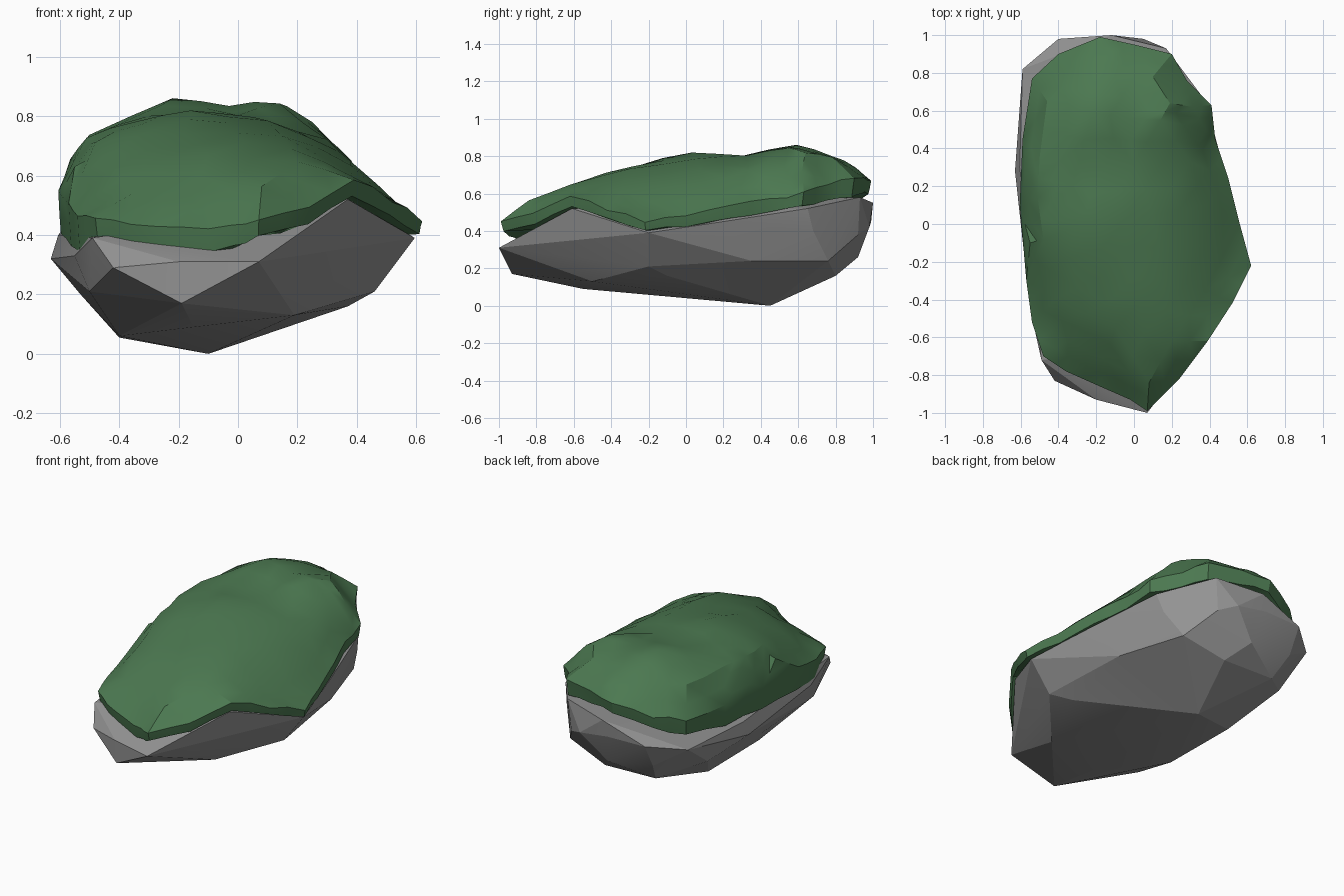
import bpy, bmesh, math, random
from mathutils import Vector
from mathutils.geometry import delaunay_2d_cdt

if "Cube" in bpy.data.objects:
    bpy.data.objects.remove(bpy.data.objects["Cube"])

random.seed(4)


def material(name, rgb):
    m = bpy.data.materials.new(name)
    m.diffuse_color = (*rgb, 1)
    m.use_nodes = True
    m.node_tree.nodes["Principled BSDF"].inputs["Base Color"].default_value = m.diffuse_color
    return m


def make_object(name, bm, mat, angle):
    bmesh.ops.recalc_face_normals(bm, faces=bm.faces[:])
    me = bpy.data.meshes.new(name)
    bm.to_mesh(me)
    bm.free()
    me.materials.append(mat)
    ob = bpy.data.objects.new(name, me)
    bpy.context.collection.objects.link(ob)
    bpy.ops.object.select_all(action='DESELECT')
    ob.select_set(True)
    bpy.context.view_layer.objects.active = ob
    bpy.ops.object.shade_smooth_by_angle(angle=math.radians(angle))
    return ob


# Boulder: convex hull over its rim, sides and underside corners
rim_corners = [
    (.07, -1, .31), (-.2, -.93, .31), (-.42, -.83, .29), (-.49, -.72, .39),
    (-.55, -.45, .33), (-.63, .28, .32), (-.605, .3, .40), (-.59, .82, .42),
    (-.4, .98, .45), (-.12, 1, .55), (.17, .93, .58), (.38, .65, .52),
    (.5, .2, .45), (.595, -.2, .39), (.37, -.61, .52)]
under_corners = [
    (-.19, -.93, .17), (-.5, -.55, .21), (-.53, 0, .2), (-.57, .6, .26),
    (-.4, -.15, .06), (-.4, .35, .055), (-.1, .45, 0), (-.15, -.55, .09),
    (.19, -.5, .13), (.19, .2, .12), (.37, -.1, .16), (.46, -.2, .21),
    (.4, .35, .24), (.27, .76, .24), (0, .8, .16), (-.35, .8, .17),
    (-.1, .92, .26), (-.4, .9, .3), (.15, .92, .38), (.05, .98, .42),
    (-.15, .99, .45), (.35, .68, .4)]
bm = bmesh.new()
for p in rim_corners + under_corners:
    bm.verts.new(p)
bmesh.ops.convex_hull(bm, input=bm.verts[:])
bmesh.ops.delete(bm, geom=[v for v in bm.verts if not v.link_faces], context='VERTS')
make_object("boulder", bm, material("stone grey", (.29, .29, .29)), 12)

# Moss cap outline: x, y, lower edge height, upper edge height
outline = [
    (.07, -.99, .40, .45), (.24, -.82, .43, .49), (.39, -.62, .54, .59),
    (.52, -.42, .46, .51), (.62, -.22, .40, .44), (.56, 0, .42, .47),
    (.50, .24, .46, .52), (.43, .45, .50, .56), (.41, .63, .53, .60),
    (.28, .76, .55, .64), (.20, .90, .58, .68), (0, .95, .60, .68),
    (-.18, .99, .60, .67), (-.40, .90, .52, .60), (-.54, .77, .47, .56),
    (-.59, .45, .42, .54), (-.605, .1, .40, .53), (-.57, -.3, .36, .49),
    (-.54, -.52, .33, .45), (-.48, -.70, .40, .46), (-.36, -.78, .37, .43),
    (-.18, -.86, .34, .42), (-.02, -.93, .35, .42)]
# Humps and hollows on top of the moss
top_points = [
    (.08, -.84, .56), (-.15, -.72, .54), (-.35, -.62, .55), (.2, -.62, .65),
    (-.1, -.55, .67), (-.42, -.4, .63), (.38, -.35, .62), (.15, -.3, .74),
    (-.18, -.28, .75), (-.48, -.08, .71), (-.16, .03, .82), (.1, .05, .79),
    (.38, .1, .65), (-.5, .35, .73), (-.3, .3, .80), (0, .32, .79),
    (.3, .33, .72), (-.22, .59, .875), (-.03, .56, .835), (.38, .5, .64),
    (.14, .55, .86), (.19, .64, .83), (.31, .62, .72), (-.46, .65, .73),
    (-.3, .8, .76), (-.1, .78, .81), (.1, .78, .80), (-.12, .91, .74),
    (-.35, .1, .78), (-.51, .14, .73), (-.565, .3, .66), (-.55, -.1, .63)]
n = len(outline)
pts = [(x, y, zt) for x, y, zl, zt in outline] + top_points
co, _, tris, orig, _, _ = delaunay_2d_cdt(
    [Vector(p[:2]) for p in pts], [], [list(range(n))], 1, 1e-5)

bm = bmesh.new()
top = [bm.verts.new(p) for p in pts]
for t in tris:
    bm.faces.new([top[orig[i][0]] for i in t])


# Moss skirt: down to the lower edge, then tucked in under the cap
def ring(scale, dz):
    return [bm.verts.new((x * scale, y * scale, zl + dz)) for x, y, zl, zt in outline]


rings = [top[:n], ring(.985, 0), ring(.85, -.01)]
for a, b in zip(rings, rings[1:]):
    for i in range(n):
        j = (i + 1) % n
        bm.faces.new((a[i], a[j], b[j], b[i]))

# Soften the moss and give it small uneven facets
bmesh.ops.recalc_face_normals(bm, faces=bm.faces[:])
old = set(bm.verts)
bmesh.ops.subdivide_edges(bm, edges=bm.edges[:], cuts=1, use_grid_fill=True)
new = [v for v in bm.verts if v not in old]
bmesh.ops.smooth_vert(bm, verts=new, factor=.35, use_axis_z=True)
for v in new:
    v.co.z += random.uniform(-.006, .010)
make_object("moss_cap", bm, material("moss green", (.072, .19, .082)), 28)
